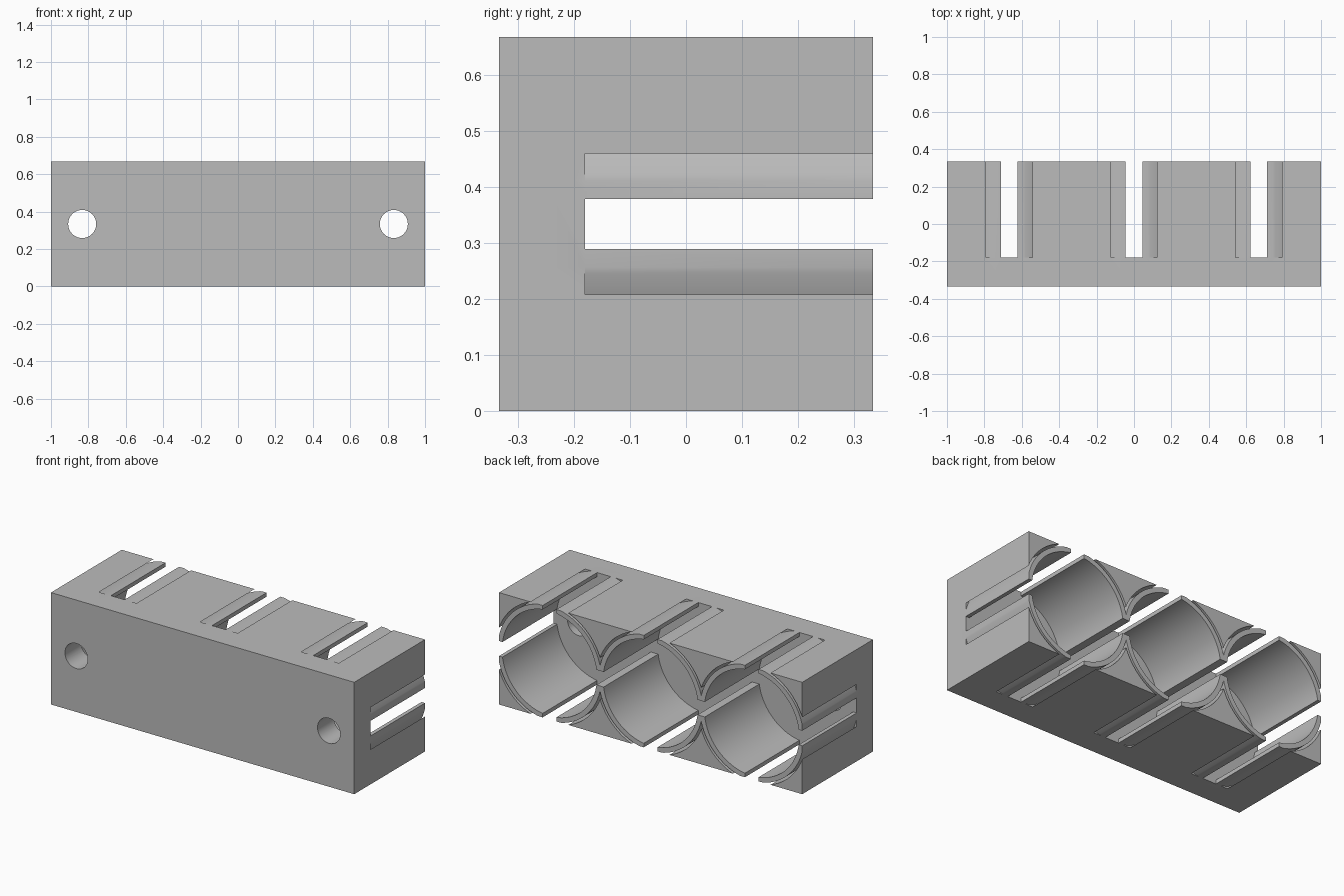
import bpy
import math

WIDTH, DEPTH, HEIGHT = 2.0, 0.667, 0.667
MID = HEIGHT / 2
BACK = DEPTH / 2
FLOOR = -0.18            # y of the pocket floor
BORES = (-0.667, 0.0, 0.667)
RELIEF_R, SLEEVE_R, INNER_R = 0.356, 0.342, 0.313
SLOT = 0.09

cube = bpy.data.objects.get("Cube")
if cube:
    bpy.data.objects.remove(cube, do_unlink=True)


def box(name, low, high):
    centre = [(a + b) / 2 for a, b in zip(low, high)]
    bpy.ops.mesh.primitive_cube_add(size=1, location=centre)
    ob = bpy.context.object
    ob.name = name
    ob.scale = [b - a for a, b in zip(low, high)]
    bpy.ops.object.transform_apply(location=True, rotation=True, scale=True)
    return ob


def rod(name, x, radius, y0, y1, sides=96):
    bpy.ops.mesh.primitive_cylinder_add(
        vertices=sides, radius=radius, depth=y1 - y0,
        location=(x, (y0 + y1) / 2, MID), rotation=(math.pi / 2, 0, 0))
    ob = bpy.context.object
    ob.name = name
    bpy.ops.object.transform_apply(location=True, rotation=True, scale=True)
    return ob


def combine(target, tool, operation):
    mod = target.modifiers.new(operation.lower(), 'BOOLEAN')
    mod.operation = operation
    mod.solver = 'EXACT'
    mod.object = tool
    bpy.ops.object.select_all(action='DESELECT')
    bpy.context.view_layer.objects.active = target
    target.select_set(True)
    bpy.ops.object.modifier_apply(modifier=mod.name)
    bpy.data.objects.remove(tool, do_unlink=True)


def block(name):
    return box(name, (-WIDTH / 2, -BACK, 0), (WIDTH / 2, BACK, HEIGHT))


# Main block with oversized bores that break through its sides
holder = block("holder_block")
for x in BORES:
    combine(holder, rod("relief_cutter", x, RELIEF_R, FLOOR, 0.5), 'DIFFERENCE')

# Sleeves trimmed flush with the block, rooted in the front wall
sleeves = block("sleeves")
blank = rod("sleeve_blank", BORES[0], SLEEVE_R, -0.25, 0.5)
for x in BORES[1:]:
    combine(blank, rod("sleeve_rod", x, SLEEVE_R, -0.25, 0.5), 'UNION')
combine(sleeves, blank, 'INTERSECT')
combine(holder, sleeves, 'UNION')

# Hollow the sleeves and split each one into four spring leaves
for x in BORES:
    combine(holder, rod("inner_cutter", x, INNER_R, FLOOR, 0.5), 'DIFFERENCE')
    combine(holder, box("upright_slot", (x - SLOT / 2, FLOOR, -0.1),
                        (x + SLOT / 2, 0.5, HEIGHT + 0.1)), 'DIFFERENCE')
combine(holder, box("long_slot", (-1.1, FLOOR, MID - SLOT / 2),
                    (1.1, 0.5, MID + SLOT / 2)), 'DIFFERENCE')

# Mounting holes through the front wall
for x in (-0.833, 0.833):
    combine(holder, rod("hole_cutter", x, 0.075, -0.5, -0.1, 48), 'DIFFERENCE')

# Plain grey finish
grey = bpy.data.materials.new("plain_grey")
grey.use_nodes = True
colour = (0.5, 0.5, 0.5, 1)
grey.diffuse_color = colour
grey.node_tree.nodes["Principled BSDF"].inputs["Base Color"].default_value = colour
holder.data.materials.clear()
holder.data.materials.append(grey)
for face in holder.data.polygons:
    face.material_index = 0

bpy.context.view_layer.objects.active = holder
holder.select_set(True)
bpy.ops.object.shade_smooth_by_angle(angle=math.radians(30))
